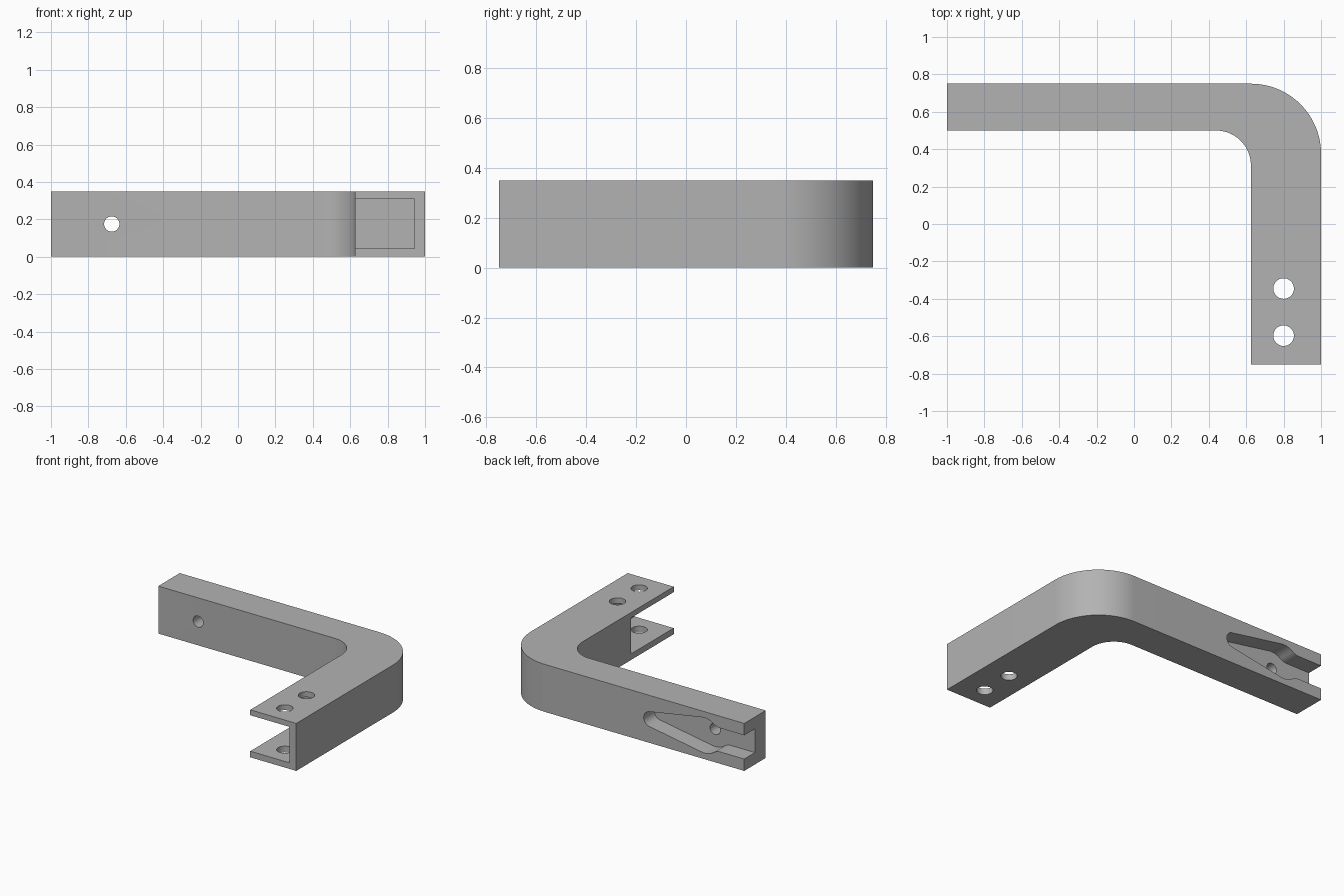
import bpy
import bmesh
from math import sin, cos, radians, asin, degrees, atan2
from mathutils import Matrix, Vector

if "Cube" in bpy.data.objects:
    bpy.data.objects.remove(bpy.data.objects["Cube"])

# Single grey finish
grey = bpy.data.materials.new("plain grey")
grey.use_nodes = True
colour = (0.45, 0.45, 0.45, 1)
grey.diffuse_color = colour
grey.node_tree.nodes["Principled BSDF"].inputs["Base Color"].default_value = colour


def arc(cx, cy, r, start, end, steps=24):
    angles = [radians(start + (end - start) * i / steps) for i in range(steps + 1)]
    return [(cx + r * cos(a), cy + r * sin(a)) for a in angles]


def prism(name, outline, low, high, upright=False):
    """Extrude an outline along z, or an (x, z) outline along y when upright."""
    place = (lambda p, h: (p[0], h, p[1])) if upright else (lambda p, h: (p[0], p[1], h))
    bm = bmesh.new()
    face = bm.faces.new([bm.verts.new(place(p, low)) for p in outline])
    extruded = bmesh.ops.extrude_face_region(bm, geom=[face])["geom"]
    shift = Vector(place((0, 0), high - low))
    bmesh.ops.translate(bm, vec=shift, verts=[g for g in extruded if isinstance(g, bmesh.types.BMVert)])
    bmesh.ops.recalc_face_normals(bm, faces=bm.faces)
    mesh = bpy.data.meshes.new(name)
    bm.to_mesh(mesh)
    bm.free()
    mesh.materials.append(grey)
    obj = bpy.data.objects.new(name, mesh)
    bpy.context.collection.objects.link(obj)
    return obj


def cut(target, cutter):
    cutter.hide_render = True
    mod = target.modifiers.new("cut", "BOOLEAN")
    mod.operation = "DIFFERENCE"
    mod.solver = "EXACT"
    mod.object = cutter
    bpy.context.view_layer.objects.active = target
    bpy.ops.object.modifier_apply(modifier=mod.name)
    bpy.data.objects.remove(cutter)


def circle(x, y, r):
    return arc(x, y, r, 0, 360, 40)[:-1]


# L-shaped body with rounded outer and inner corners
height, mid = 0.35, 0.175
body = [(1, -0.75)] + arc(0.625, 0.375, 0.375, 0, 90, 32) + [(-1, 0.75), (-1, 0.5)]
body += arc(0.438, 0.313, 0.187, 90, 0) + [(0.625, -0.75)]
bracket = prism("angle_bracket", body, 0, height)

# Open channel in the short arm, leaving two flanges and an outer wall
channel = [(0.5, -0.9), (0.945, -0.9), (0.945, -0.25), (0.5, -0.25)]
cut(bracket, prism("channel_cutter", channel, 0.045, 0.31))

# Bolt holes through both flanges
for y in (-0.345, -0.597):
    cut(bracket, prism("flange_hole_cutter", circle(0.8, y, 0.055), -0.1, 0.5))

# Keyhole pocket: narrow round tip, wide bulge and filleted throat to the open end
hole_x, bulge, tip_x, tip, throat, fillet = -0.675, 0.13, -0.235, 0.055, 0.0875, 0.1
tangent = 90 - degrees(asin((bulge - tip) / (tip_x - hole_x)))
rise = throat + fillet
run = ((bulge + fillet) ** 2 - rise ** 2) ** 0.5
lean = degrees(atan2(rise, run))
upper = arc(tip_x, 0, tip, 0, tangent, 14)
upper += arc(hole_x, 0, bulge, tangent, 180 - lean, 14)
upper += arc(hole_x - run, rise, fillet, -lean, -90, 12)[1:]
upper.append((-1.1, throat))
lower = [(x, -z) for x, z in reversed(upper[1:])]
pocket = [(x, z + mid) for x, z in upper + lower]
cut(bracket, prism("pocket_cutter", pocket, 0.625, 0.9, upright=True))

# Screw hole through the pocket floor
cut(bracket, prism("screw_hole_cutter", circle(hole_x, mid, 0.041), 0.4, 0.9, upright=True))

# Smooth rounded walls, crisp edges
bpy.ops.object.select_all(action="DESELECT")
bracket.select_set(True)
bpy.context.view_layer.objects.active = bracket
bpy.ops.object.shade_smooth_by_angle(angle=radians(30))
